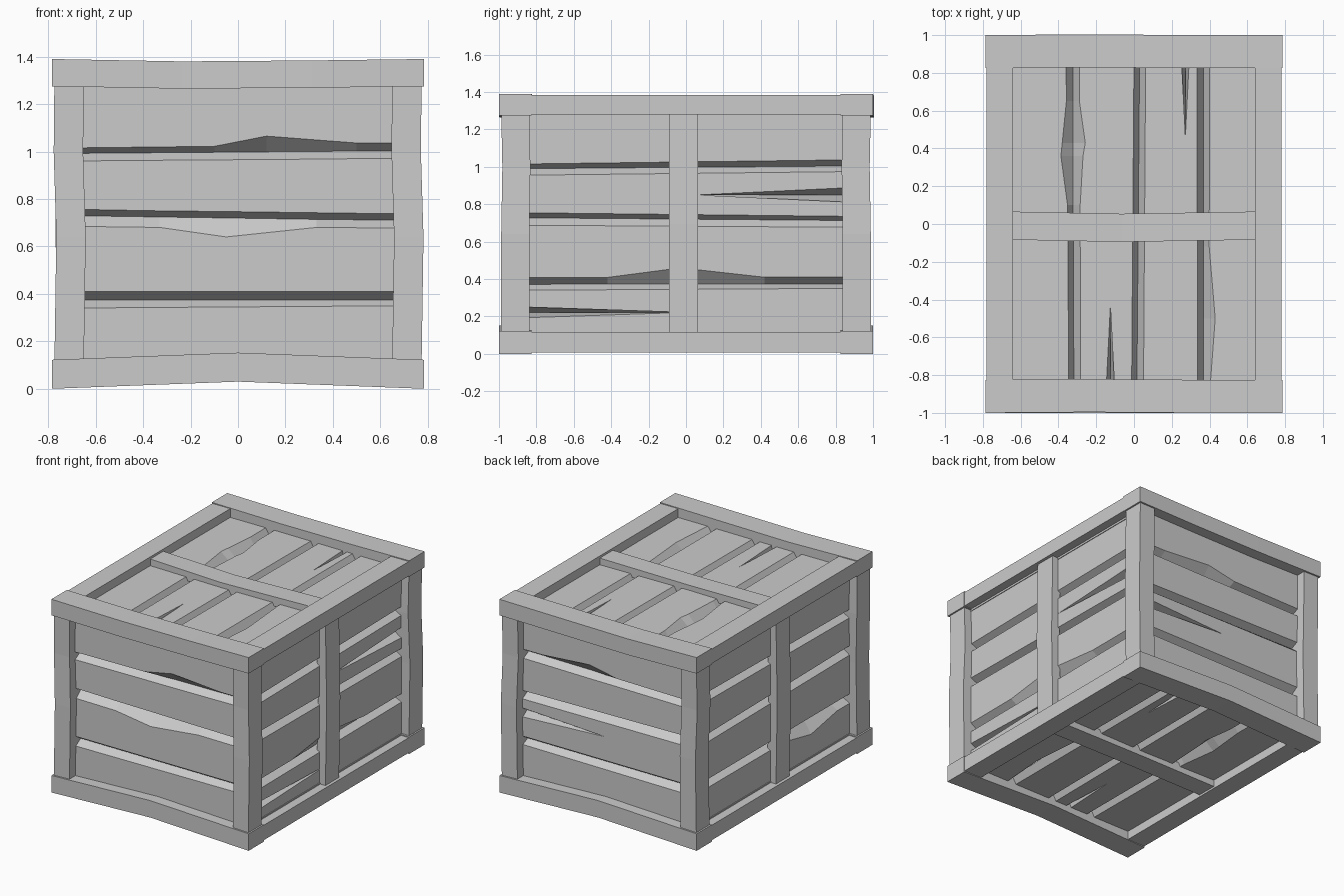
import bpy
import bmesh
from mathutils import Vector

cube = bpy.data.objects.get("Cube")
if cube:
    bpy.data.objects.remove(cube, do_unlink=True)

grey = bpy.data.materials.new("plain grey")
grey.use_nodes = True
colour = (0.6, 0.6, 0.6, 1)
grey.diffuse_color = colour
grey.node_tree.nodes["Principled BSDF"].inputs["Base Color"].default_value = colour


def finish(name, bm):
    bmesh.ops.recalc_face_normals(bm, faces=bm.faces)
    mesh = bpy.data.meshes.new(name)
    bm.to_mesh(mesh)
    bm.free()
    mesh.materials.append(grey)
    bpy.context.collection.objects.link(bpy.data.objects.new(name, mesh))


def beam(name, lo, hi, axis, bends=()):
    """Box along an axis; each bend is (fraction along it, offset of that ring)."""
    bm = bmesh.new()
    a, b = [i for i in range(3) if i != axis]
    rings = []
    for t, offset in [(0, (0, 0, 0)), *bends, (1, (0, 0, 0))]:
        ring = []
        for sa, sb in ((lo, lo), (hi, lo), (hi, hi), (lo, hi)):
            p = Vector()
            p[axis] = lo[axis] + t * (hi[axis] - lo[axis])
            p[a], p[b] = sa[a], sb[b]
            ring.append(bm.verts.new(p + Vector(offset)))
        rings.append(ring)
    bm.faces.new(rings[0])
    bm.faces.new(rings[-1])
    for r, s in zip(rings, rings[1:]):
        for i in range(4):
            j = (i + 1) % 4
            bm.faces.new((r[i], r[j], s[j], s[i]))
    finish(name, bm)


DEPTH = 0.055


def plank_panel(name, place, half, v0, v1, seams):
    """Planks between seams; a seam is a list of (u, lower edge, groove bottom, upper edge)."""
    def edge(v):
        return [(-half, v, v, v), (half, v, v, v)]
    seams = [edge(v0), *seams, edge(v1)]
    for n, (below, above) in enumerate(zip(seams, seams[1:])):
        bm = bmesh.new()
        front = [(u, hi) for u, lo, mid, hi in below] + [(u, lo) for u, lo, mid, hi in reversed(above)]
        back = [(u, mid) for u, lo, mid, hi in below] + [(u, mid) for u, lo, mid, hi in reversed(above)]
        f = [bm.verts.new(place(u, v, 0)) for u, v in front]
        k = [bm.verts.new(place(u, v, -DEPTH)) for u, v in back]
        bm.faces.new(f)
        bm.faces.new(k)
        for i in range(len(f)):
            j = (i + 1) % len(f)
            bm.faces.new((f[i], f[j], k[j], k[i]))
        finish(f"{name}_plank_{n + 1}", bm)


def groove(half, left, right, *notches):
    return [(-half, *left), *notches, (half, *right)]


def crack(half, side, v, tip, spread):
    """Split that opens from its tip toward one end of the plank."""
    mouth = (side * half, v - spread, v, v + spread)
    pts = [(-side * half, v, v, v), (tip, v, v, v), mouth]
    return pts if side > 0 else pts[::-1]


# Front and back planks
W = 0.72
low = groove(W, (0.34, 0.375, 0.41), (0.35, 0.375, 0.41))
mid_ends = (0.685, 0.73, 0.757), (0.677, 0.71, 0.737)
mid = groove(W, *mid_ends)
mid_worn = groove(W, *mid_ends, (-0.33, 0.68, 0.724, 0.75),
                  (-0.05, 0.64, 0.72, 0.747), (0.33, 0.68, 0.714, 0.742))
high = groove(W, (0.96, 0.992, 1.015), (0.972, 1.003, 1.036), (-0.1, 0.965, 0.997, 1.022),
              (0.12, 0.966, 0.999, 1.065), (0.5, 0.97, 1.002, 1.036))
plank_panel("front", lambda u, v, w: (u, -0.92 - w, v), W, 0.08, 1.31, [low, mid_worn, high])
plank_panel("back", lambda u, v, w: (u, 0.92 + w, v), W, 0.08, 1.31,
            [low, crack(W, 1, 0.58, 0, 0.035), mid, high])

# Side planks
S = 0.9
side_low = (0.34, 0.372, 0.408), (0.35, 0.374, 0.41)
side_mid = groove(S, (0.688, 0.728, 0.755), (0.677, 0.713, 0.735))
side_high = groove(S, (0.955, 0.99, 1.015), (0.975, 1.005, 1.038))
chipped_up = groove(S, *side_low, (-0.42, 0.343, 0.373, 0.409),
                    (-0.03, 0.345, 0.373, 0.46), (0.42, 0.348, 0.374, 0.41))
chipped_down = groove(S, *side_low, (-0.7, 0.341, 0.372, 0.408),
                      (-0.4, 0.285, 0.373, 0.409), (-0.1, 0.345, 0.373, 0.409))
plank_panel("right", lambda u, v, w: (0.715 + w, u, v), S, 0.08, 1.31,
            [crack(S, -1, 0.222, 0, 0.03), chipped_up, side_mid,
             crack(S, 1, 0.85, 0.06, 0.04), side_high])
plank_panel("left", lambda u, v, w: (-0.715 - w, u, v), S, 0.08, 1.31,
            [chipped_down, side_mid, side_high])

# Top and bottom planks
deck = [
    groove(S, (-0.345, -0.318, -0.283), (-0.36, -0.323, -0.29),
           (0.1, -0.352, -0.322, -0.285), (0.36, -0.387, -0.322, -0.27),
           (0.43, -0.38, -0.322, -0.258), (0.65, -0.358, -0.323, -0.289)),
    crack(S, -1, -0.125, -0.43, 0.024),
    groove(S, (-0.013, 0.015, 0.05), (0, 0.03, 0.062)),
    crack(S, 1, 0.272, 0.46, 0.022),
    groove(S, (0.335, 0.367, 0.4), (0.333, 0.367, 0.4),
           (-0.5, 0.335, 0.367, 0.43), (-0.12, 0.335, 0.367, 0.398)),
]
plank_panel("top", lambda u, v, w: (v, u, 1.32 + w), S, -0.72, 0.72, deck)
plank_panel("bottom", lambda u, v, w: (v, u, 0.07 - w), S, -0.72, 0.72, deck)

# Cross rails at front and back, bowed a little
for end, s in (("front", -1), ("back", 1)):
    y0, y1 = sorted((s * 0.825, s))
    beam(f"{end}_bottom_rail", (-0.785, y0, 0), (0.785, y1, 0.122), 0, [(0.5, (0, 0, 0.03))])
    beam(f"{end}_top_rail", (-0.785, y0, 1.275), (0.785, y1, 1.39), 0,
         [(0.35, (0, 0.004, -0.01)), (0.7, (0, 0, -0.006))])

# Long rails, posts and battens on each side
for side, s in (("left", -1), ("right", 1)):
    x0, x1 = sorted((s * 0.64, s * 0.782))
    beam(f"{side}_bottom_rail", (x0, -0.84, 0.008), (x1, 0.84, 0.116), 1)
    beam(f"{side}_top_rail", (x0, -0.84, 1.279), (x1, 0.84, 1.383), 1)
    for end, t in (("front", -1), ("back", 1)):
        px0, px1 = sorted((s * 0.65, s * 0.774))
        py0, py1 = sorted((t * 0.838, t * 0.988))
        beam(f"{end}_{side}_post", (px0, py0, 0.1), (px1, py1, 1.3), 2,
             [(0.45, (0.008, 0, 0)), (0.75, (-0.003, -t * 0.006, 0))])
    bx0, bx1 = sorted((s * 0.69, s * 0.76))
    beam(f"{side}_batten", (bx0, -0.092, 0.1), (bx1, 0.063, 1.29), 2, [(0.5, (s * 0.01, 0, 0))])

# Battens across the top and bottom
beam("top_batten", (-0.66, -0.083, 1.3), (0.66, 0.066, 1.368), 0, [(0.45, (0, -0.012, -0.012))])
beam("bottom_batten", (-0.66, -0.083, 0.022), (0.66, 0.066, 0.09), 0, [(0.45, (0, -0.012, 0.012))])
